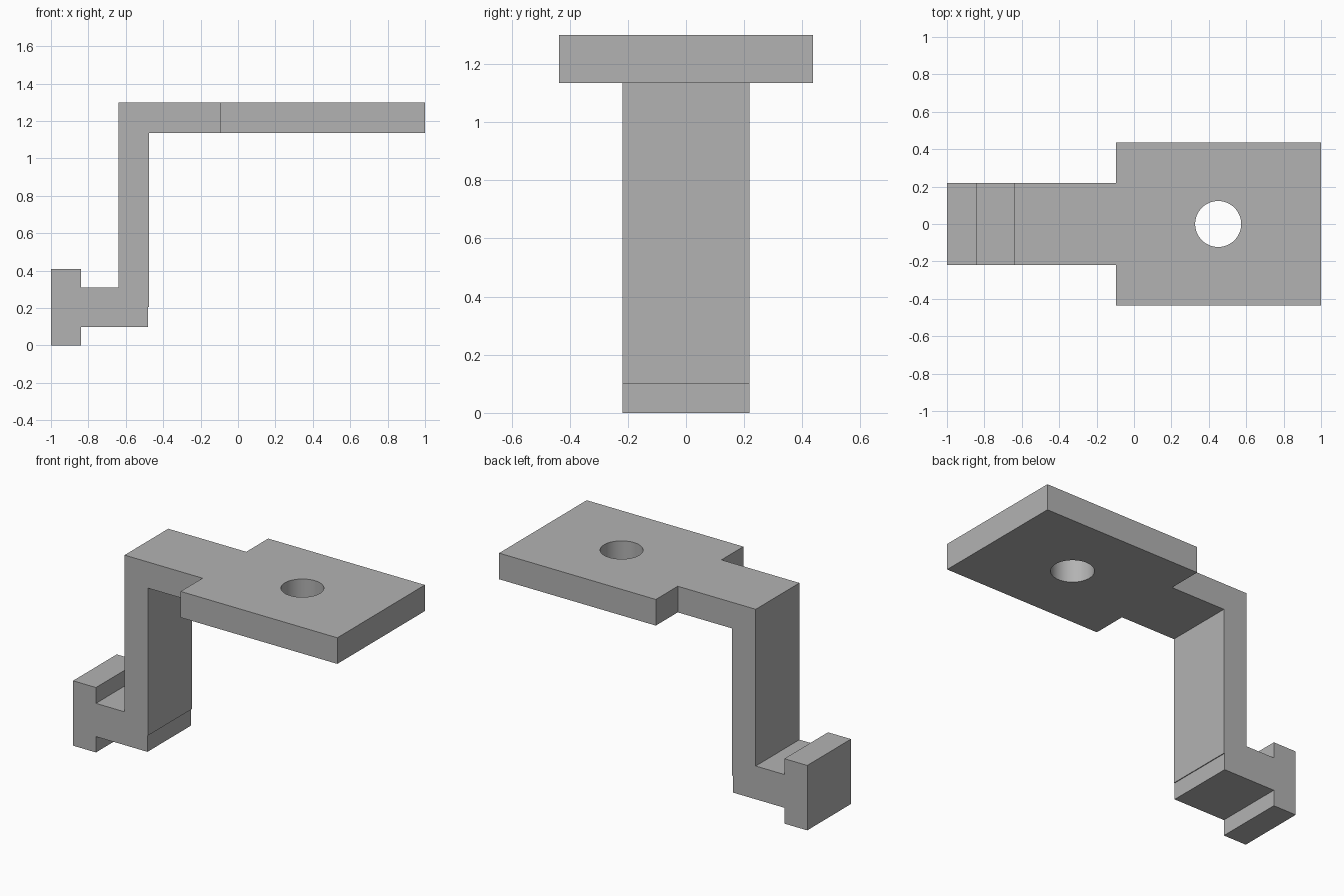
import bpy
import bmesh

if "Cube" in bpy.data.objects:
    bpy.data.objects.remove(bpy.data.objects["Cube"], do_unlink=True)

# Single grey material
grey = bpy.data.materials.new("plain_grey")
grey.use_nodes = True
colour = (0.45, 0.45, 0.45, 1)
grey.diffuse_color = colour
grey.node_tree.nodes["Principled BSDF"].inputs["Base Color"].default_value = colour

ARM_HALF, PLATE_HALF = 0.218, 0.437
TOP, UNDER = 1.30, 1.135


def extrude_profile(name, points, half_width):
    """Extrude an (x, z) outline symmetrically along y."""
    bm = bmesh.new()
    face = bm.faces.new([bm.verts.new((x, -half_width, z)) for x, z in points])
    new = bmesh.ops.extrude_face_region(bm, geom=[face])["geom"]
    moved = [v for v in new if isinstance(v, bmesh.types.BMVert)]
    bmesh.ops.translate(bm, verts=moved, vec=(0, 2 * half_width, 0))
    bmesh.ops.recalc_face_normals(bm, faces=bm.faces)
    mesh = bpy.data.meshes.new(name)
    bm.to_mesh(mesh)
    bm.free()
    mesh.materials.append(grey)
    obj = bpy.data.objects.new(name, mesh)
    bpy.context.collection.objects.link(obj)
    return obj


def combine(target, tool, operation):
    """Apply a boolean and discard the tool object."""
    bpy.context.view_layer.objects.active = target
    mod = target.modifiers.new(operation.lower(), "BOOLEAN")
    mod.operation, mod.object, mod.solver = operation, tool, "EXACT"
    bpy.ops.object.modifier_apply(modifier=mod.name)
    bpy.data.objects.remove(tool, do_unlink=True)


# Hooked foot, upright and upper arm as one side profile
bracket = extrude_profile("bracket", [
    (-1, 0), (-0.84, 0), (-0.84, 0.1), (-0.48, 0.1), (-0.48, 0.205),
    (-0.475, 0.205), (-0.475, UNDER), (0, UNDER), (0, TOP),
    (-0.64, TOP), (-0.64, 0.31), (-0.84, 0.31), (-0.84, 0.41), (-1, 0.41),
], ARM_HALF)

# Wide mounting plate
plate = extrude_profile("mounting_plate", [
    (-0.095, UNDER), (1, UNDER), (1, TOP), (-0.095, TOP)], PLATE_HALF)
combine(bracket, plate, "UNION")

# Round bolt hole through the plate
bpy.ops.mesh.primitive_cylinder_add(vertices=64, radius=0.123, depth=0.5,
                                    location=(0.45, 0, 1.2))
hole = bpy.context.object
hole.name = "hole_cutter"
hole.hide_render = True
hole.data.materials.append(grey)
combine(bracket, hole, "DIFFERENCE")

# Smooth the hole wall while keeping every edge crisp
bpy.ops.object.select_all(action="DESELECT")
bracket.select_set(True)
bpy.context.view_layer.objects.active = bracket
bpy.ops.object.shade_smooth_by_angle()
